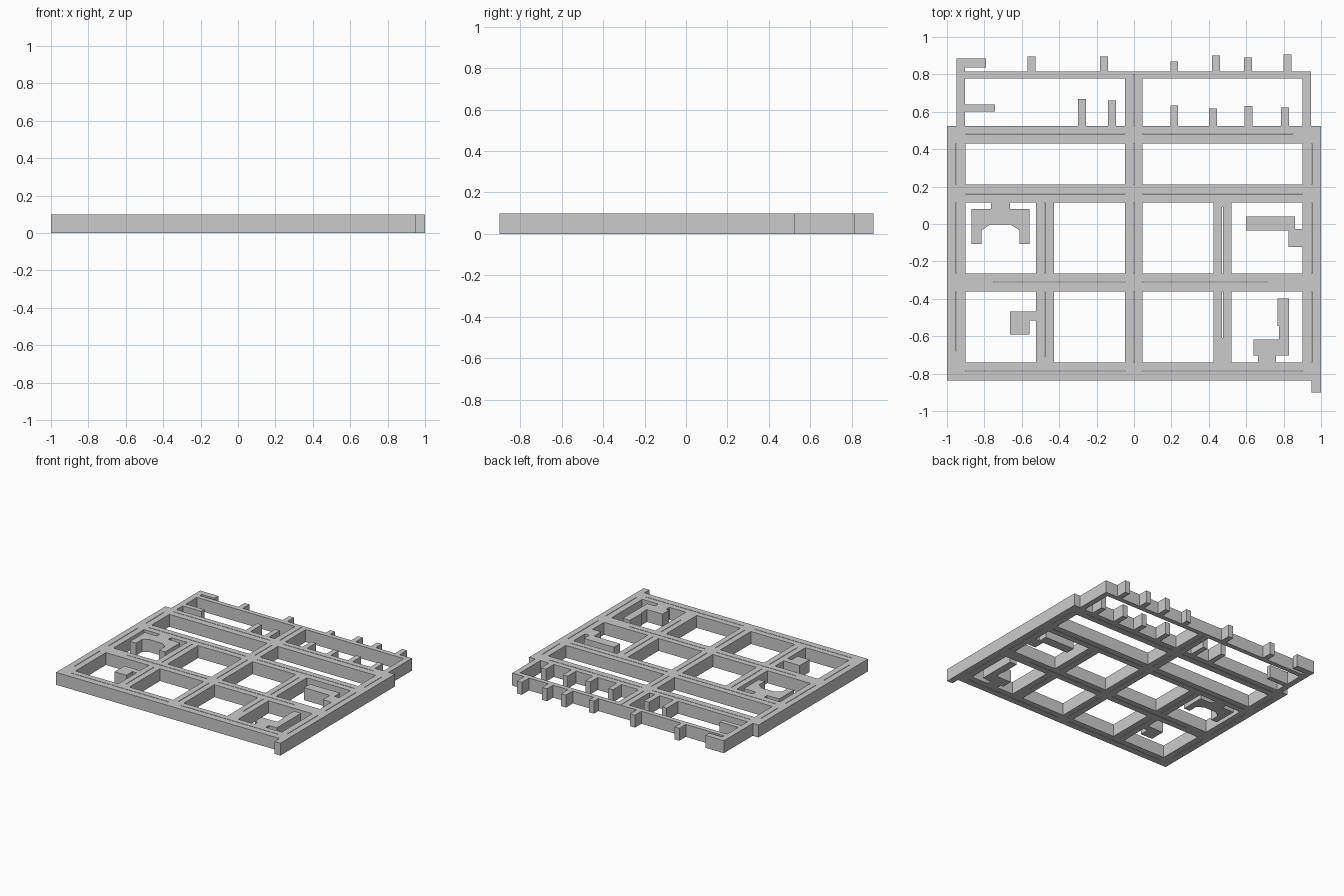
import bpy, bmesh

if "Cube" in bpy.data.objects:
    bpy.data.objects.remove(bpy.data.objects["Cube"])

H = 0.098      # wall height
GAP = 0.004    # slit between paired walls


def finish(bm, name):
    me = bpy.data.meshes.new(name)
    bm.to_mesh(me)
    bm.free()
    ob = bpy.data.objects.new(name, me)
    bpy.context.collection.objects.link(ob)
    return ob


def plan_solid(name, solids, slits=()):
    """Extrude the union of plan rectangles (x0, x1, y0, y1) minus the slits."""
    rects = list(solids) + list(slits)
    xs = sorted({round(v, 4) for r in rects for v in r[:2]})
    ys = sorted({round(v, 4) for r in rects for v in r[2:]})

    def inside(r, x, y):
        return r[0] < x < r[1] and r[2] < y < r[3]

    filled = set()
    for i in range(len(xs) - 1):
        for j in range(len(ys) - 1):
            x, y = (xs[i] + xs[i + 1]) / 2, (ys[j] + ys[j + 1]) / 2
            if any(inside(r, x, y) for r in solids) and not any(inside(r, x, y) for r in slits):
                filled.add((i, j))
    bm = bmesh.new()
    verts = {}

    def v(i, j, k):
        if (i, j, k) not in verts:
            verts[i, j, k] = bm.verts.new((xs[i], ys[j], k * H))
        return verts[i, j, k]

    for i, j in filled:
        c = [(i, j), (i + 1, j), (i + 1, j + 1), (i, j + 1)]
        bm.faces.new([v(*p, 1) for p in c])
        bm.faces.new([v(*p, 0) for p in reversed(c)])
        for n, (di, dj) in enumerate([(0, -1), (1, 0), (0, 1), (-1, 0)]):
            if (i + di, j + dj) not in filled:
                a, b = c[n], c[(n + 1) % 4]
                bm.faces.new([v(*a, 0), v(*b, 0), v(*b, 1), v(*a, 1)])
    return finish(bm, name)


def prism(name, outline):
    bm = bmesh.new()
    f = bm.faces.new([bm.verts.new((x, y, 0)) for x, y in outline])
    ext = bmesh.ops.extrude_face_region(bm, geom=[f])
    top = [e for e in ext['geom'] if isinstance(e, bmesh.types.BMVert)]
    bmesh.ops.translate(bm, verts=top, vec=(0, 0, H))
    bmesh.ops.recalc_face_normals(bm, faces=bm.faces)
    return finish(bm, name)


# Main walls: horizontal bands, then vertical bands
walls = [(-1, 1, y0, y1) for y0, y1 in
         [(0.43, 0.525), (0.115, 0.21), (-0.36, -0.265), (-0.838, -0.74)]]
walls += [(-1, -0.9, -0.838, 0.525), (0.9, 1, -0.838, 0.525),
          (-0.525, -0.428, -0.74, 0.115), (0.425, 0.52, -0.74, 0.115),
          (-0.048, 0.046, -0.74, 0.815), (0.95, 1, -0.9, -0.74)]

# Back rail with its end walls and stubs
walls += [(-0.95, 0.946, 0.778, 0.815), (-0.95, -0.903, 0.525, 0.885),
          (0.902, 0.946, 0.525, 0.815), (-0.95, -0.79, 0.838, 0.885),
          (-0.95, -0.742, 0.602, 0.64)]

# Short divider teeth behind the back rail and the back wall
for x, top in [(-0.548, 0.895), (-0.16, 0.895), (0.215, 0.87),
               (0.438, 0.9), (0.61, 0.89), (0.82, 0.905)]:
    walls.append((x - 0.021, x + 0.021, 0.8, top))
for x, top in [(-0.278, 0.667), (-0.117, 0.66), (0.215, 0.633),
               (0.423, 0.618), (0.612, 0.63), (0.807, 0.622)]:
    walls.append((x - 0.021, x + 0.021, 0.5, top))

# Narrow slits separating the paired walls
g = GAP / 2
slits = []
for y, left, right in [(0.482, -0.9, 0.85), (0.162, -0.9, 0.9),
                       (-0.31, -0.75, 0.71), (-0.786, -0.9, 0.9)]:
    slits += [(left, -0.048, y - g, y + g), (0.046, right, y - g, y + g)]
for x, spans in [(-0.95, [(0.21, 0.43), (-0.265, 0.115), (-0.68, -0.36)]),
                 (-0.477, [(-0.265, 0.115), (-0.71, -0.36)]),
                 (0.0, [(0.525, 0.8), (0.21, 0.43), (-0.265, 0.115), (-0.74, -0.36)]),
                 (0.473, [(-0.265, 0.09), (-0.61, -0.36)]),
                 (0.951, [(0.21, 0.43), (-0.265, 0.115), (-0.74, -0.36)])]:
    slits += [(x - g, x + g, a, b) for a, b in spans]
plan_solid("wall_frame", walls, slits)

# Arched partition in the left room, mirrored half outline
half = [(0.05, 0.116), (0.05, 0.08), (0.154, 0.08), (0.154, -0.107),
        (0.101, -0.107), (0.101, -0.033), (0.053, -0.002)]
cx = -0.714
prism("arched_partition", [(cx + x, y) for x, y in half]
      + [(cx - x, y) for x, y in reversed(half)])

# Small room partitions
plan_solid("left_nook", [(-0.664, -0.56, -0.59, -0.468), (-0.664, -0.525, -0.515, -0.468)])
plan_solid("right_counter", [(0.6, 0.862, -0.034, 0.04), (0.825, 0.9, -0.122, -0.028)])
plan_solid("right_nook", [(0.768, 0.83, -0.545, -0.398), (0.774, 0.83, -0.702, -0.54),
                          (0.638, 0.83, -0.702, -0.618), (0.664, 0.76, -0.74, -0.7)])
